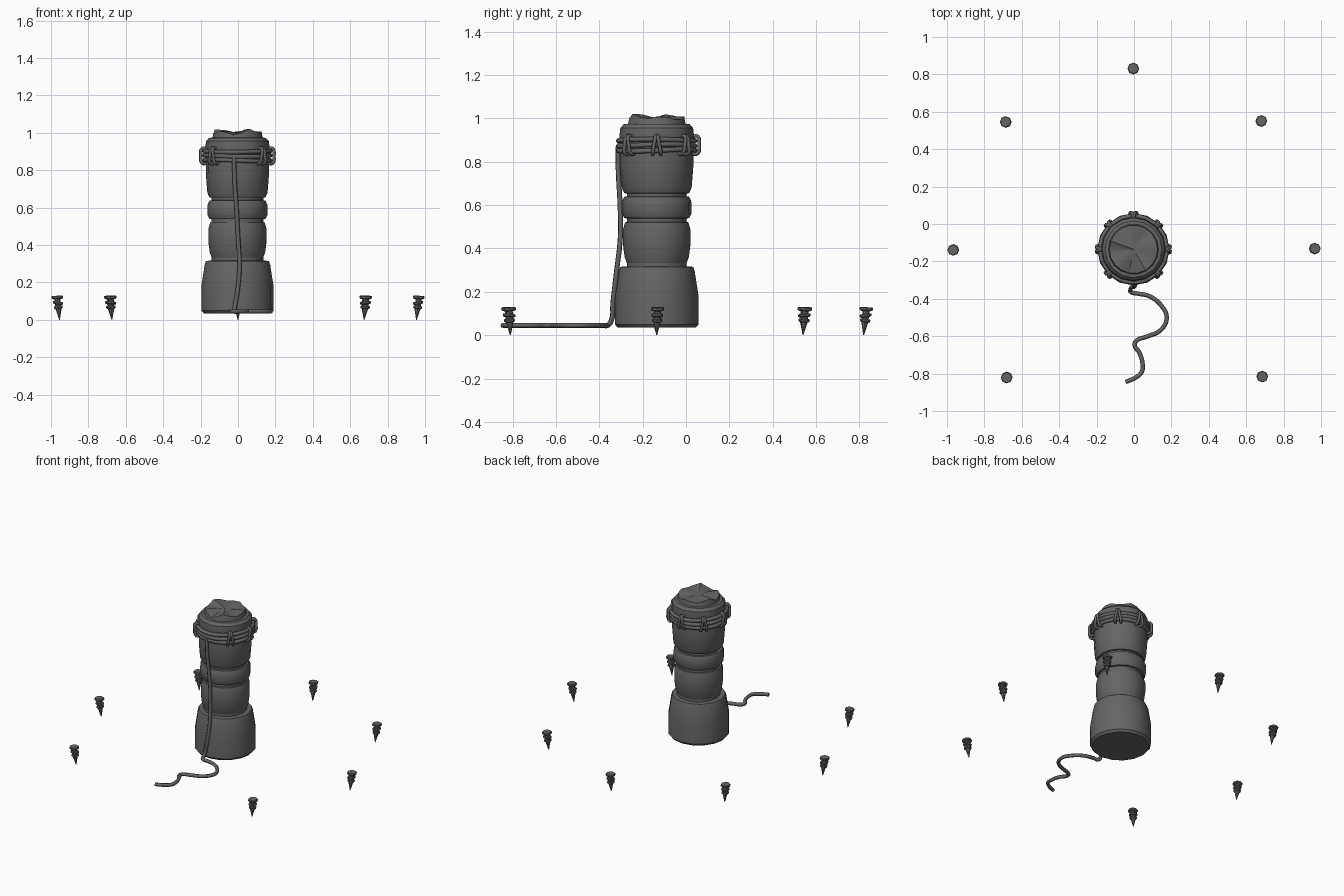
import bpy, bmesh, random
from math import sin, cos, pi, radians
from mathutils import Vector, Matrix

if "Cube" in bpy.data.objects:
    bpy.data.objects.remove(bpy.data.objects["Cube"])

random.seed(4)
CX, CY = -0.003, -0.135

grey = bpy.data.materials.new("dark grey")
grey.use_nodes = True
grey.diffuse_color = (0.13, 0.13, 0.13, 1)
grey.node_tree.nodes["Principled BSDF"].inputs["Base Color"].default_value = grey.diffuse_color


def finish(name, bm, angle=32):
    bmesh.ops.recalc_face_normals(bm, faces=bm.faces)
    mesh = bpy.data.meshes.new(name)
    bm.to_mesh(mesh)
    bm.free()
    mesh.materials.append(grey)
    ob = bpy.data.objects.new(name, mesh)
    bpy.context.collection.objects.link(ob)
    bpy.ops.object.select_all(action='DESELECT')
    ob.select_set(True)
    bpy.context.view_layer.objects.active = ob
    bpy.ops.object.shade_smooth_by_angle(angle=radians(angle))
    return ob


def lathe(bm, profile, sides, matrix=Matrix()):
    """Closed solid of revolution from (radius, height) pairs."""
    rings = [[bm.verts.new(matrix @ Vector((r * cos(2 * pi * i / sides), r * sin(2 * pi * i / sides), z)))
              for i in range(sides)] for r, z in profile]
    for a, b in zip(rings, rings[1:]):
        for i in range(sides):
            j = (i + 1) % sides
            bm.faces.new((a[i], a[j], b[j], b[i]))
    bm.faces.new(rings[0][::-1])
    bm.faces.new(rings[-1])


def solid(name, profile, sides=16):
    bm = bmesh.new()
    lathe(bm, profile, sides, Matrix.Translation((CX, CY, 0)))
    return finish(name, bm)


def tube(name, points, radius, closed=False, res=4):
    """Round cord swept along a smooth path."""
    cu = bpy.data.curves.new(name, 'CURVE')
    cu.dimensions = '3D'
    cu.bevel_depth = radius
    cu.bevel_resolution = 1
    cu.resolution_u = res
    cu.use_fill_caps = True
    sp = cu.splines.new('BEZIER')
    sp.bezier_points.add(len(points) - 1)
    for bp, p in zip(sp.bezier_points, points):
        bp.co = p
        bp.handle_left_type = bp.handle_right_type = 'AUTO'
    sp.use_cyclic_u = closed
    cu.materials.append(grey)
    ob = bpy.data.objects.new(name, cu)
    bpy.context.collection.objects.link(ob)
    return ob


# Stacked column drums, from the floor up
solid("base_drum", [(.180, .035), (.193, .05), (.193, .18), (.175, .295), (.168, .315), (.13, .318)])
solid("column_core", [(.138, .30), (.138, .68)])
solid("lower_drum", [(.12, .33), (.138, .333), (.148, .36), (.156, .42), (.156, .485), (.146, .52), (.12, .526)])
solid("middle_ring", [(.12, .535), (.150, .54), (.160, .56), (.160, .615), (.150, .638), (.12, .642)])
solid("upper_drum", [(.12, .65), (.150, .655), (.161, .68), (.169, .78), (.169, .85), (.16, .92)])
solid("collar", [(.15, .89), (.169, .90), (.172, .92), (.168, .955), (.152, .973), (.12, .976)])

# Broken top: a stub with an uneven rim
bm = bmesh.new()
n = 18
centre = bm.verts.new((CX, CY, 1.0))
low, rim, mid = [], [], []
for i in range(n):
    a = 2 * pi * i / n
    z = 1.004 + .011 * sin(5 * a + .6) + random.uniform(-.007, .007)
    for ring, r, h in ((low, .136, .965), (rim, .129, z), (mid, .075, z * .7 + .303)):
        ring.append(bm.verts.new((CX + r * cos(a), CY + r * sin(a), h)))
for i in range(n):
    j = (i + 1) % n
    bm.faces.new((low[i], low[j], rim[j], rim[i]))
    bm.faces.new((rim[i], rim[j], mid[j], mid[i]))
    bm.faces.new((mid[i], mid[j], centre))
finish("broken_top", bm)

# Binding: three rope coils around the neck
for k, z in enumerate((.852, .876, .900)):
    pts = [(CX + .176 * cos(a), CY + .176 * sin(a), z + .004 * sin(2 * a + k))
           for a in (2 * pi * i / 12 for i in range(12))]
    tube(f"binding_coil_{k + 1}", pts, .0125, True, 3)

# Paired ties looped over the coils, splayed at the bottom
tie_number = 0
for step in range(8):
    if step == 6:
        continue
    angle = step * pi / 4
    for side in (-1, 1):
        tie_number += 1
        pts = []
        for r, z, spread in ((.164, .915, .2), (.188, .918, .3), (.196, .876, .75), (.190, .838, 1.2), (.165, .836, 1.2)):
            a = angle + side * spread * .085
            pts.append((CX + r * cos(a), CY + r * sin(a), z))
        tube(f"binding_tie_{tie_number}", pts, .009, False, 3)

# Rope hanging down the front and trailing over the floor
rope = [(-.02, -.314, .87), (-.018, -.312, .75), (-.008, -.304, .6), (0, -.303, .45), (.008, -.322, .28),
        (-.003, -.337, .15), (-.018, -.347, .06), (-.018, -.362, .045)]
floor_path = [(.02, -.372), (.08, -.385), (.145, -.435), (.175, -.50), (.145, -.565), (.07, -.602),
              (.015, -.622), (.003, -.645), (.03, -.69), (.046, -.75), (.042, -.79), (.01, -.82), (-.045, -.845)]
tube("hanging_rope", rope + [(x, y, .045) for x, y in floor_path], .012)

# Ground stakes in a ring, open at the front, tips leaning inward
for s in range(8):
    if s == 6:
        continue
    a = s * pi / 4
    place = Matrix.Translation((.966 * cos(a), CY + .966 * sin(a), 0)) @ Matrix.Rotation(a, 4, 'Z')
    bm = bmesh.new()
    lean = Matrix.Shear('XY', 4, (.1, .03)) @ Matrix.Translation((0, 0, 0))
    lean = place @ Matrix.Translation((-.012, 0, 0)) @ lean
    # shaft and point
    lathe(bm, [(.002, 0), (.009, .03), (.016, .058), (.016, .115)], 8, lean)
    # head and two tilted bands
    for z, r, h, tilt in ((.120, .031, .009, 3), (.090, .027, .008, -7), (.067, .024, .008, 8)):
        m = lean @ Matrix.Translation((0, 0, z)) @ Matrix.Rotation(radians(tilt), 4, 'Y')
        lathe(bm, [(r * .7, -h), (r, -h * .5), (r, h * .6), (r * .88, h)], 8, m)
    finish(f"stake_{s + 1}", bm, 25)
